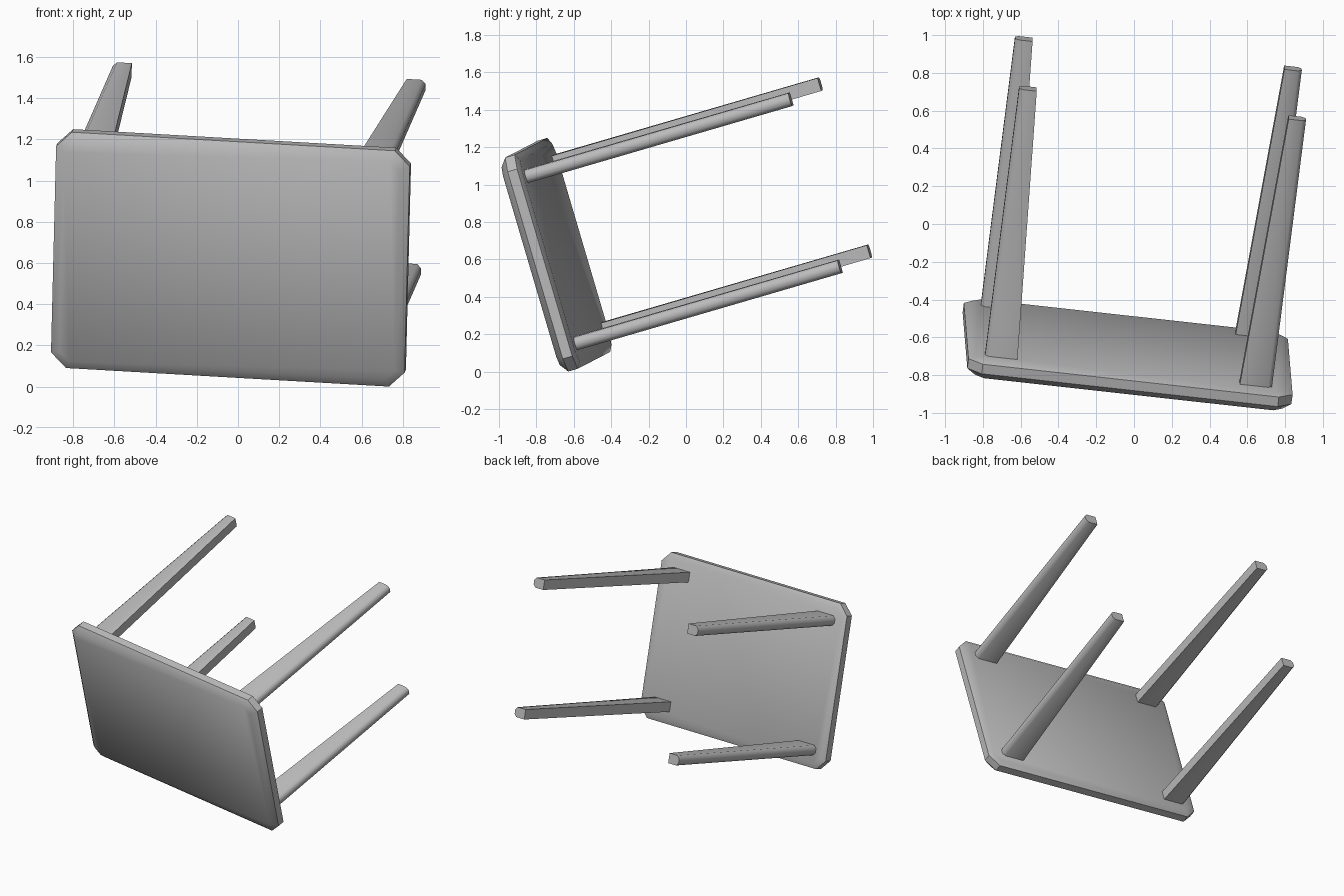
import bpy, bmesh, math
from mathutils import Vector, Matrix

if "Cube" in bpy.data.objects:
    bpy.data.objects.remove(bpy.data.objects["Cube"])

# Table axes: length, width, and the direction the legs point
U = Vector((0.992, -0.110, -0.057)).normalized()
V = Vector((0.019, -0.282, 0.959))
V = (V - U * V.dot(U)).normalized()
N = -U.cross(V)
C = Vector((-0.035, -0.695, 0.6225))


def place(u, v, n):
    return C + U * u + V * v + N * n


grey = bpy.data.materials.new("grey")
grey.diffuse_color = (0.5, 0.5, 0.5, 1)
grey.use_nodes = True
grey.node_tree.nodes["Principled BSDF"].inputs["Base Color"].default_value = grey.diffuse_color


def loft(name, rings, smooth):
    """Skin a stack of equal rings, cap both ends."""
    bm = bmesh.new()
    loops = [[bm.verts.new(place(*p)) for p in r] for r in rings]
    k = len(loops[0])
    for a, b in zip(loops, loops[1:]):
        for i in range(k):
            j = (i + 1) % k
            bm.faces.new((a[i], a[j], b[j], b[i]))
    bm.faces.new(loops[0])
    bm.faces.new(loops[-1])
    bmesh.ops.recalc_face_normals(bm, faces=bm.faces[:])
    me = bpy.data.meshes.new(name)
    bm.to_mesh(me)
    bm.free()
    me.materials.append(grey)
    ob = bpy.data.objects.new(name, me)
    bpy.context.collection.objects.link(ob)
    bpy.ops.object.select_all(action='DESELECT')
    ob.select_set(True)
    bpy.context.view_layer.objects.active = ob
    bpy.ops.object.shade_smooth_by_angle(angle=math.radians(smooth))


# Tabletop: cut-corner slab with bevelled edges
def octagon(inset, n, hx=0.8645, hy=0.5965, cut=0.075):
    x, y = hx - inset, hy - inset
    c = cut - inset * 0.586
    pts = [(x, y - c), (x - c, y), (c - x, y), (-x, y - c),
           (-x, c - y), (c - x, -y), (x - c, -y), (x, c - y)]
    return [(a, b, n) for a, b in pts]


loft("tabletop", [octagon(0.045, -0.053), octagon(0, -0.017),
                  octagon(0, 0.036), octagon(0.035, 0.055)], 42)


# Legs: straight outer side with chamfered corners, inner side tapers
def leg_ring(sx, sy, inner, n):
    o, w, c = 0.765, 0.036, 0.02
    prof = [(inner, -w), (o - c, -w), (o, c - w), (o, w - c), (o - c, w), (inner, w)]
    return [(sx * a - 0.012, sy * 0.466 + b, n) for a, b in prof]


for sx, side in ((-1, "left"), (1, "right")):
    for sy, end in ((-1, "lower"), (1, "upper")):
        loft(f"{end}_{side}_leg", [leg_ring(sx, sy, 0.592, 0.03),
                                   leg_ring(sx, sy, 0.672, 1.537)], 50)
